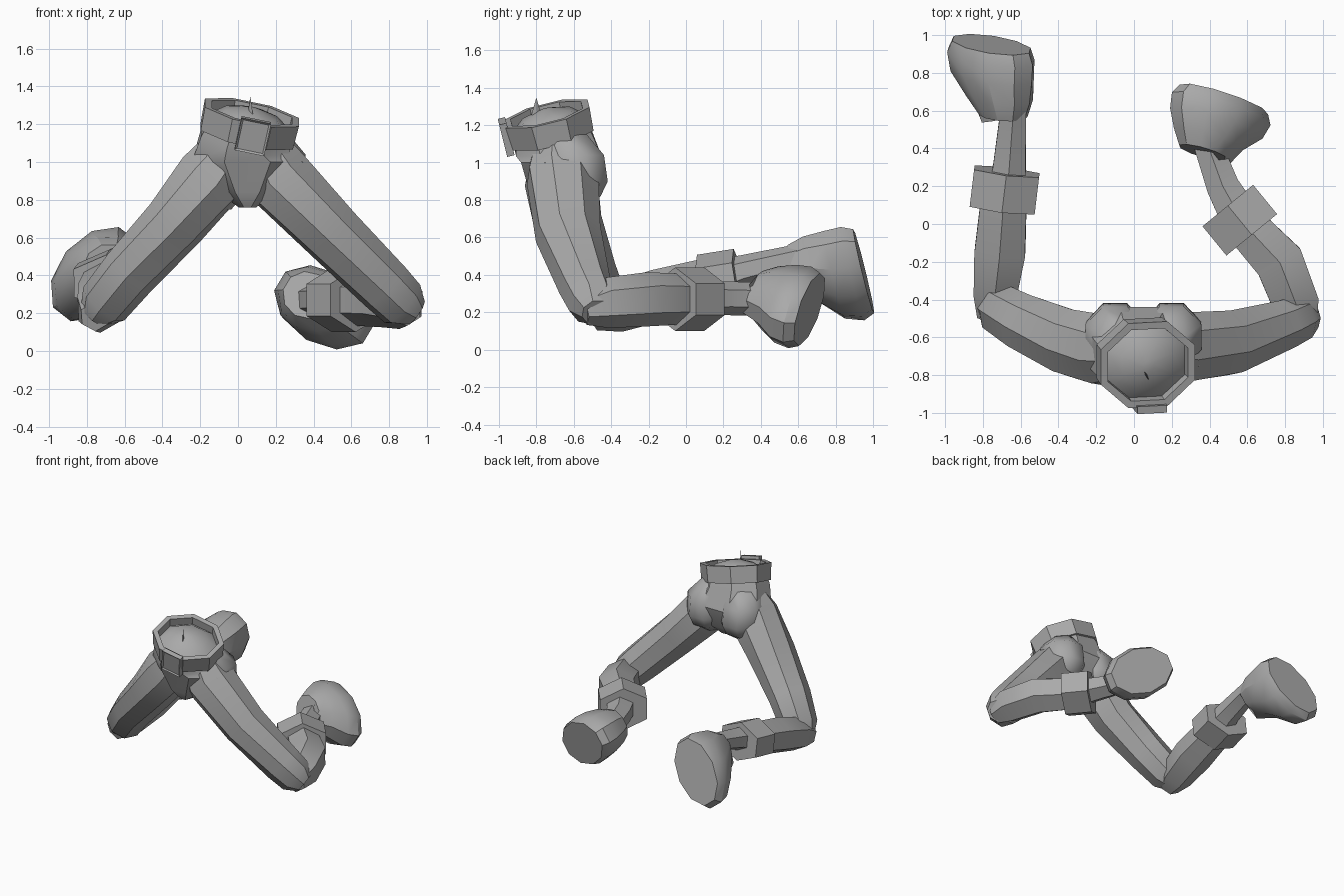
import bpy, bmesh, math
from mathutils import Vector, Matrix

cube = bpy.data.objects.get("Cube")
if cube:
    bpy.data.objects.remove(cube, do_unlink=True)

grey = bpy.data.materials.new("plain grey")
grey.use_nodes = True
grey.diffuse_color = (0.4, 0.4, 0.4, 1)
bsdf = next(n for n in grey.node_tree.nodes if n.type == "BSDF_PRINCIPLED")
bsdf.inputs["Base Color"].default_value = (0.4, 0.4, 0.4, 1)
bsdf.inputs["Roughness"].default_value = 0.8


def finish(name, bm, angle=32):
    bmesh.ops.recalc_face_normals(bm, faces=bm.faces)
    mesh = bpy.data.meshes.new(name)
    bm.to_mesh(mesh)
    bm.free()
    mesh.materials.append(grey)
    obj = bpy.data.objects.new(name, mesh)
    bpy.context.collection.objects.link(obj)
    bpy.ops.object.select_all(action="DESELECT")
    obj.select_set(True)
    bpy.context.view_layer.objects.active = obj
    bpy.ops.object.shade_smooth_by_angle(angle=math.radians(angle))
    return obj


def ring(c, u, v, a, b, n=8):
    """Points of an ellipse around c in the plane of u and v."""
    return [Vector(c) + u * a * math.cos((i + 0.5) * math.tau / n)
            + v * b * math.sin((i + 0.5) * math.tau / n) for i in range(n)]


def loft(name, rings, loop=False, angle=32):
    """Skin a row of rings; cap the ends, or join last to first."""
    bm = bmesh.new()
    rows = [[bm.verts.new(p) for p in r] for r in rings]
    pairs = list(zip(rows, rows[1:])) + ([(rows[-1], rows[0])] if loop else [])
    for low, high in pairs:
        for i in range(len(low)):
            j = (i + 1) % len(low)
            bm.faces.new((low[i], low[j], high[j], high[i]))
    if not loop:
        bm.faces.new(rows[0])
        bm.faces.new(rows[-1])
    return finish(name, bm, angle)


def tube(name, path, n=8, angle=32):
    """Limb from (centre, side radius, upright radius) stations."""
    pts = [Vector(p[0]) for p in path]
    rings = []
    for k, (c, a, b) in enumerate(path):
        t = (pts[min(k + 1, len(pts) - 1)] - pts[max(k - 1, 0)]).normalized()
        side = t.cross(Vector((0, 0, 1))).normalized()
        rings.append(ring(c, side, side.cross(t), a, b, n))
    return loft(name, rings, angle=angle)


def cuff(name, centre, axis, a, b, length):
    """Solid six-sided boot top."""
    c, h = Vector(centre), Vector(axis).normalized() * length / 2
    tube(name, [(c - h, a, b), (c + h, a, b)], 6, 20)


def shoe(name, sole, normal, toe, collar, height):
    """Shoe skinned from the flat sole to the ankle opening."""
    n = Vector(normal).normalized()
    t = Vector(toe)
    t = (t - n * t.dot(n)).normalized()
    w = n.cross(t)
    rings = []
    for depth, shift, a, b in ((0, 0, .265, .175), (.17, 0, .295, .195), (.44, .15, .275, .19),
                               (.75, .7, .2, .165), (1, 1, .135, .125)):
        rings.append(ring(Vector(sole) - n * depth * height + t * shift * collar, t, w, a, b, 10))
    for i in (0, 9):          # raised tongue on the toe side
        rings[-1][i] -= n * 0.06
    loft(name, rings)


# Legs: thigh, shin, ankle
tube("left_thigh", [((.11, -.68, 1.08), .15, .15), ((.2, -.66, .93), .2, .19),
                    ((.5, -.63, .62), .18, .165), ((.78, -.54, .34), .14, .15),
                    ((.87, -.5, .25), .13, .14), ((.94, -.48, .2), .08, .08)])
tube("left_shin", [((.9, -.55, .22), .08, .09), ((.86, -.43, .25), .14, .135),
                   ((.77, -.2, .27), .15, .145), ((.6, -.02, .27), .13, .135)], 6)
tube("left_ankle", [((.56, .04, .27), .12, .11), ((.47, .2, .275), .1, .09),
                    ((.39, .42, .27), .085, .09), ((.37, .5, .27), .09, .09)], 6)
tube("right_thigh", [((-.03, -.68, 1.08), .15, .15), ((-.14, -.67, .92), .2, .19),
                     ((-.335, -.63, .675), .185, .165), ((-.57, -.53, .42), .16, .15),
                     ((-.71, -.45, .25), .14, .14), ((-.77, -.43, .18), .08, .08)])
tube("right_shin", [((-.76, -.5, .18), .08, .08), ((-.735, -.38, .22), .13, .13),
                    ((-.71, -.15, .29), .155, .14), ((-.69, .12, .36), .14, .13)], 6)
tube("right_ankle", [((-.68, .15, .37), .12, .11), ((-.66, .3, .42), .1, .085),
                     ((-.64, .58, .49), .08, .07), ((-.64, .68, .51), .085, .08)], 6)

# Boots
cuff("left_cuff", (.56, .02, .27), (-.63, .77, 0), .2, .17, .2)
cuff("right_cuff", (-.685, .18, .375), (.12, 1, .16), .2, .15, .2)
shoe("left_shoe", (.475, .66, .215), (.25, .94, -.2), (.85, -.2, -.5), -.04, .31)
shoe("right_shoe", (-.755, .95, .42), (.05, .97, .22), (-.62, .05, -.78), -.13, .36)

# Pelvis, domed at the waist and narrowing to the crotch
up = Vector((.22, -.25, 1)).normalized()
front = Vector((0, -1, -.25))
front = (front - up * front.dot(up)).normalized()
side = up.cross(front)
X, Y = Vector((1, 0, 0)), Vector((0, 1, 0))
waist = Vector((.06, -.73, 1.2))
loft("pelvis", [ring((.05, -.67, .76), X, Y, .05, .12), ring((.05, -.66, .84), X, Y, .17, .19),
                ring((.05, -.66, 1), X, Y, .32, .24), ring(waist - up * .1, side, -front, .26, .23),
                ring(waist, side, -front, .23, .21), ring(waist + up * .06, side, -front, .15, .14),
                ring(waist + up * .09, side, -front, .03, .03)])

# Buttocks running down from the waist
for label, x in (("left", .2), ("right", -.1)):
    mid = .05 + (x - .05) * .7
    loft(label + "_buttock", [ring((mid, -.65, 1.15), X, Y, .12, .13),
                              ring((x, -.6, 1.04), X, Y, .17, .175),
                              ring((x, -.58, .9), X, Y, .165, .175),
                              ring((x, -.6, .82), X, Y, .14, .155),
                              ring((x, -.63, .75), X, Y, .07, .08)], angle=45)

# Belt and buckle
h = up * .065
loft("belt", [ring(waist - h, side, front, .27, .24), ring(waist + h, side, front, .275, .25),
              ring(waist + h, side, front, .235, .21), ring(waist - h, side, front, .23, .2)],
     loop=True, angle=20)
bm = bmesh.new()
bmesh.ops.create_cube(bm, size=1)
plate = [f for f in bm.faces if f.normal.y < -.9]
bm.transform(Matrix.Diagonal((.16, .04, .18, 1)))
bmesh.ops.inset_individual(bm, faces=plate, thickness=.015, depth=-.008)
axes = Matrix((front.cross(up), -front, up)).transposed()
bm.transform(Matrix.Translation(waist + front * .24 + X * .02 - up * .005) @ axes.to_4x4())
finish("buckle", bm, 20)

# Small thin spike on the waist dome
bm = bmesh.new()
bmesh.ops.create_cone(bm, cap_ends=True, segments=4, radius1=.03, radius2=.001, depth=.09)
bm.transform(Matrix.Translation((.065, -.8, 1.3)) @ Matrix.Rotation(math.radians(-63), 4, "Z")
             @ Matrix.Diagonal((1, .2, 1, 1)))
finish("waist_spike", bm, 20)
